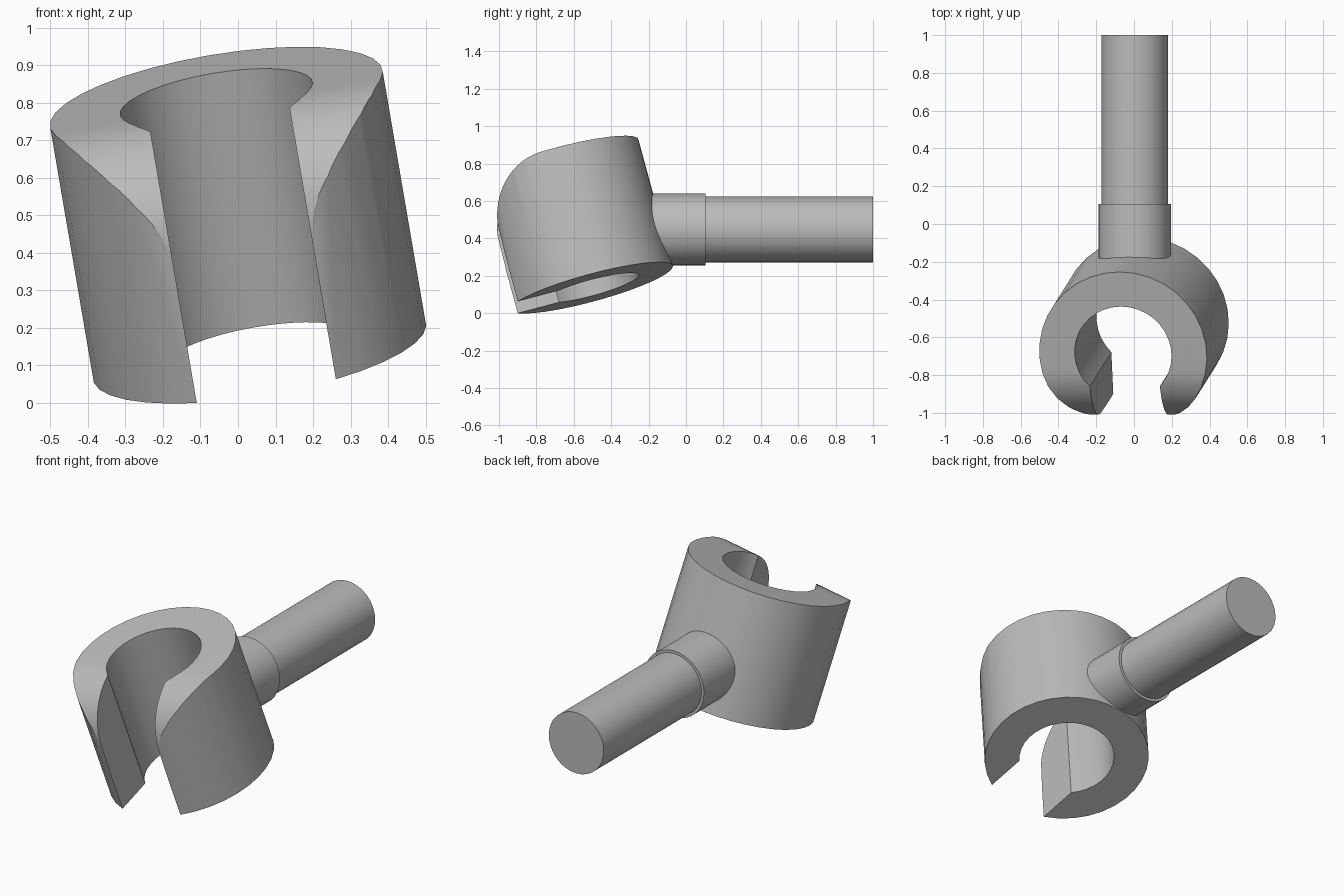
import bpy, bmesh
from math import radians, sin, cos, asin, pi
from mathutils import Matrix, Vector

cube = bpy.data.objects.get("Cube")
if cube:
    bpy.data.objects.remove(cube, do_unlink=True)

grey = bpy.data.materials.new("plain_grey")
grey.use_nodes = True
colour = (0.5, 0.5, 0.5, 1)
grey.diffuse_color = colour
grey.node_tree.nodes["Principled BSDF"].inputs["Base Color"].default_value = colour


def prism(name, outline, sweep):
    """Extrude a closed outline along the sweep vector."""
    bm = bmesh.new()
    face = bm.faces.new([bm.verts.new(p) for p in outline])
    ext = bmesh.ops.extrude_face_region(bm, geom=[face])
    moved = [v for v in ext["geom"] if isinstance(v, bmesh.types.BMVert)]
    bmesh.ops.translate(bm, verts=moved, vec=sweep)
    bmesh.ops.recalc_face_normals(bm, faces=bm.faces)
    mesh = bpy.data.meshes.new(name)
    bm.to_mesh(mesh)
    bm.free()
    mesh.materials.append(grey)
    obj = bpy.data.objects.new(name, mesh)
    bpy.context.collection.objects.link(obj)
    return obj


def smooth(obj):
    bpy.ops.object.select_all(action="DESELECT")
    obj.select_set(True)
    bpy.context.view_layer.objects.active = obj
    bpy.ops.object.shade_smooth_by_angle(angle=radians(30))


def arc(radius, start, end, steps):
    angles = [start + (end - start) * i / steps for i in range(steps + 1)]
    return [(radius * cos(a), radius * sin(a)) for a in angles]


# Open ring: a thick tube with a parallel slot facing the front
OUTER, INNER, SLOT = 0.45, 0.26, 0.188
BOTTOM, TOP = -0.33, 0.38
gap_out, gap_in = asin(SLOT / OUTER), asin(SLOT / INNER)
ring = arc(OUTER, -pi / 2 + gap_out, 1.5 * pi - gap_out, 30)
ring += arc(INNER, 1.5 * pi - gap_in, -pi / 2 + gap_in, 26)
clip = prism("clip", [(x, y, BOTTOM) for x, y in ring], Vector((0, 0, TOP - BOTTOM)))

# Envelope that rounds off the upper front of the clip
round_off = [(y - 0.095, z + 0.07) for y, z in arc(0.31, pi / 2, pi, 14)]
side = [(0.6, -0.6), (0.6, 0.45), (-0.07, 0.45)] + round_off + [(-0.42, -0.6)]
envelope = prism("clip_envelope", [(-0.6, y, z) for y, z in side], Vector((1.2, 0, 0)))
envelope.hide_render = True

cut = clip.modifiers.new("round_front", "BOOLEAN")
cut.operation = "INTERSECT"
cut.solver = "EXACT"
cut.object = envelope
bpy.context.view_layer.objects.active = clip
bpy.ops.object.modifier_apply(modifier=cut.name)
bpy.data.objects.remove(envelope, do_unlink=True)

# Tilt the clip sideways and forward
tilt = Matrix.Rotation(radians(-9.7), 4, "Y") @ Matrix.Rotation(radians(15), 4, "X")
clip.matrix_world = Matrix.Translation((0.004, -0.59, 0.45)) @ tilt
smooth(clip)

# Collar and handle along the back
for name, radius, start, end in (("collar", 0.192, -0.25, 0.105),
                                 ("handle", 0.176, 0.09, 1.0)):
    circle = arc(radius, 0, 2 * pi, 32)[:-1]
    part = prism(name, [(x + 0.003, start, z + 0.447) for x, z in circle],
                 Vector((0, end - start, 0)))
    smooth(part)
